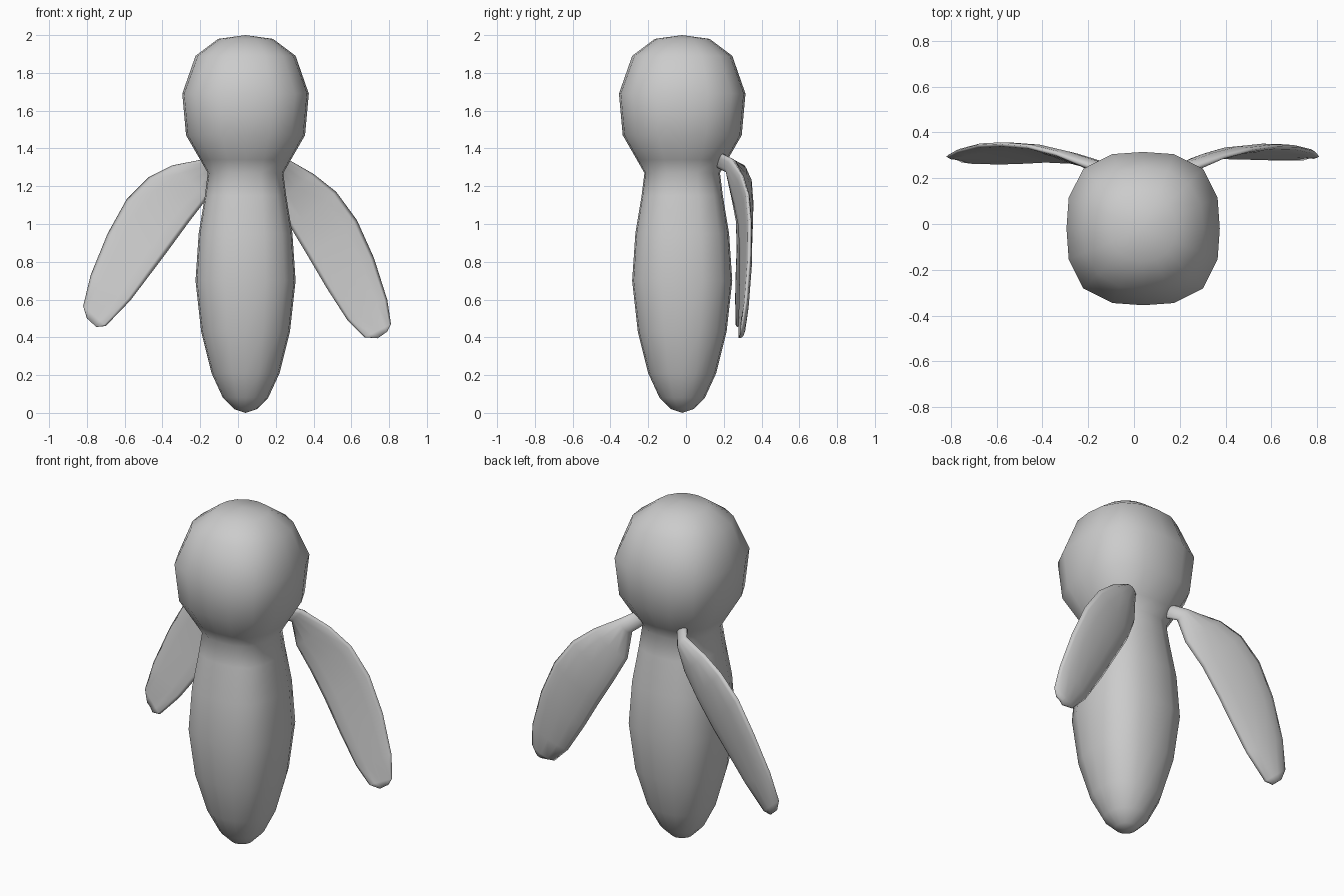
import bpy
from math import cos, sin, pi, copysign
from mathutils import Vector

if "Cube" in bpy.data.objects:
    bpy.data.objects.remove(bpy.data.objects["Cube"])


def loft(name, rings, start, end):
    """Skin equal-sized rings of points and close both ends on a pole."""
    n = len(rings[0])
    verts = [p for r in rings for p in r] + [start, end]
    faces = []
    for j in range(len(rings) - 1):
        for i in range(n):
            k = (i + 1) % n
            faces.append((j * n + i, j * n + k, (j + 1) * n + k, (j + 1) * n + i))
    a, b, last = len(verts) - 2, len(verts) - 1, (len(rings) - 1) * n
    for i in range(n):
        k = (i + 1) % n
        faces += [(a, k, i), (b, last + i, last + k)]
    me = bpy.data.meshes.new(name)
    me.from_pydata([tuple(v) for v in verts], [], faces)
    ob = bpy.data.objects.new(name, me)
    bpy.context.collection.objects.link(ob)
    # consistent outward normals
    import bmesh
    bm = bmesh.new()
    bm.from_mesh(me)
    bmesh.ops.recalc_face_normals(bm, faces=bm.faces)
    bm.to_mesh(me)
    bm.free()
    me.polygons.foreach_set("use_smooth", [True] * len(me.polygons))
    return ob


# Body and head: rounded-square lathe, (z, half width, squareness)
CX, CY = 0.04, -0.02
profile = [(0.02, .06, 2.0), (0.08, .12, 2.1), (0.21, .18, 2.4), (0.43, .235, 2.7),
           (0.70, .265, 2.8), (0.95, .248, 2.8), (1.15, .215, 2.8), (1.27, .20, 2.7),
           (1.34, .24, 2.7), (1.47, .315, 2.7), (1.69, .335, 2.8), (1.89, .265, 2.4),
           (1.98, .145, 2.1)]


def squircle(z, r, n, seg=16):
    pts = []
    for i in range(seg):
        c, s = cos(2 * pi * i / seg), sin(2 * pi * i / seg)
        k = r / (abs(c) ** n + abs(s) ** n) ** (1 / n)
        pts.append(Vector((CX + k * c, CY + k * s, z)))
    return pts


loft("body", [squircle(*p) for p in profile], Vector((CX, CY, 0)), Vector((CX, CY, 2)))


# Wings: thin flattened sections between an outer and an inner edge
def wing(name, stations):
    rings = []
    for ox, oz, oy, ix, iz, iy, t in stations:
        o, i = Vector((ox, oy, oz)), Vector((ix, iy, iz))
        mid, half = (o + i) / 2, (o - i) / 2
        normal = half.cross(Vector((copysign(0.55, ox), 0, -0.83))).normalized()
        if normal.y < 0:
            normal = -normal
        rings.append([mid + half * cos(a) + normal * (t * sin(a) + 0.012 * sin(a) ** 2)
                      for a in (2 * pi * k / 12 for k in range(12))])
    mids = [sum(r, Vector()) / len(r) for r in (rings[0], rings[-1])]
    return loft(name, rings, *mids)


# each station: outer x, z, y, inner x, z, y, half thickness
wing("left_wing", [
    (-.09, 1.40, .14, -.07, 1.32, .12, .04),
    (-.17, 1.345, .245, -.12, 1.27, .22, .03),
    (-.35, 1.31, .31, -.16, 1.14, .24, .022),
    (-.47, 1.25, .34, -.26, 1.01, .265, .02),
    (-.59, 1.13, .35, -.37, .86, .27, .02),
    (-.69, .95, .345, -.46, .74, .265, .02),
    (-.78, .73, .32, -.57, .595, .262, .018),
    (-.82, .565, .295, -.70, .46, .265, .014),
    (-.80, .50, .285, -.75, .455, .27, .01)])
wing("right_wing", [
    (.16, 1.40, .14, .14, 1.32, .12, .04),
    (.26, 1.345, .245, .20, 1.27, .22, .03),
    (.40, 1.265, .295, .21, 1.12, .25, .022),
    (.52, 1.17, .325, .28, .98, .28, .02),
    (.63, 1.02, .338, .37, .83, .287, .02),
    (.72, .82, .335, .47, .66, .285, .02),
    (.79, .60, .317, .58, .49, .282, .018),
    (.81, .47, .295, .67, .40, .28, .014),
    (.79, .43, .287, .74, .395, .28, .01)])
